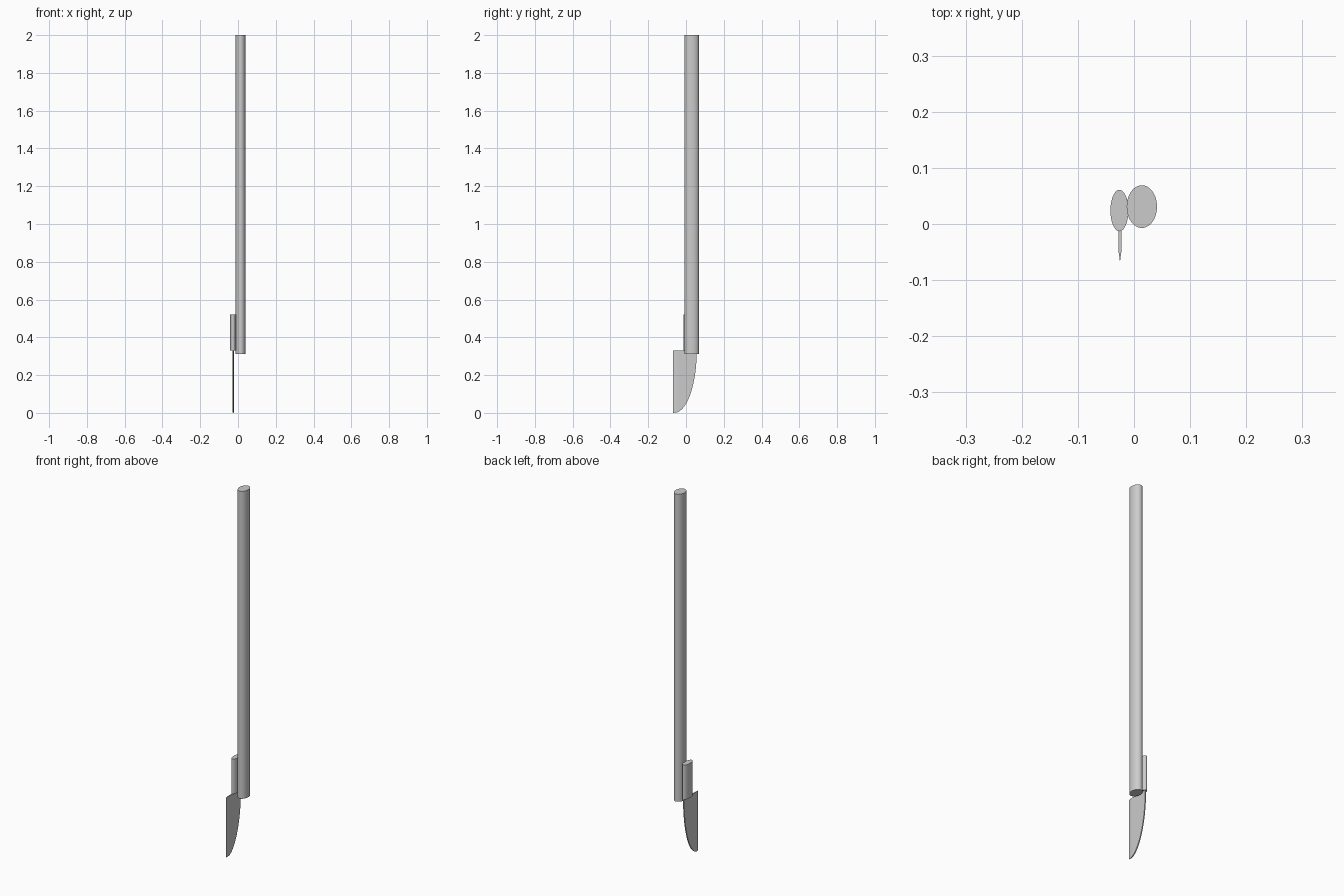
import bpy, bmesh, math

if "Cube" in bpy.data.objects:
    bpy.data.objects.remove(bpy.data.objects["Cube"])


def finish(name, bm):
    bmesh.ops.recalc_face_normals(bm, faces=bm.faces)
    mesh = bpy.data.meshes.new(name)
    bm.to_mesh(mesh)
    bm.free()
    obj = bpy.data.objects.new(name, mesh)
    bpy.context.collection.objects.link(obj)
    return obj


def oval_rod(name, cx, cy, rx, ry, z0, z1, angle):
    """Upright rod with an oval cross-section."""
    bm = bmesh.new()
    bmesh.ops.create_cone(bm, cap_ends=True, segments=48, radius1=1, radius2=1, depth=1)
    for v in bm.verts:
        v.co = (cx + v.co.x * rx, cy + v.co.y * ry, z0 + (v.co.z + 0.5) * (z1 - z0))
    obj = finish(name, bm)
    bpy.ops.object.select_all(action='DESELECT')
    obj.select_set(True)
    bpy.context.view_layer.objects.active = obj
    bpy.ops.object.shade_smooth_by_angle(angle=math.radians(angle))


# long shaft and the short knife handle lashed beside it
oval_rod("shaft", 0.014, 0.031, 0.027, 0.038, 0.312, 2.0, 30)
oval_rod("knife_handle", -0.026, 0.024, 0.016, 0.037, 0.33, 0.52, 30)

# blade: straight cutting edge at the front, curved spine at the back
TOP, X, HALF = 0.33, -0.025, 0.003
EDGE, BEVEL, BACK = -0.068, -0.045, 0.057
outline = [(BEVEL, TOP)]
start = math.asin((BEVEL + 0.062) / (BACK + 0.062))
for i in range(25):
    a = math.pi / 2 + (start - math.pi / 2) * i / 24
    outline.append((-0.062 + (BACK + 0.062) * math.sin(a), TOP * (1 - math.cos(a))))

bm = bmesh.new()
left = [bm.verts.new((X - HALF, y, z)) for y, z in outline]
right = [bm.verts.new((X + HALF, y, z)) for y, z in outline]
tip_top = bm.verts.new((X, EDGE, TOP))
tip_low = bm.verts.new((X, EDGE, 0))
for side in (left, right):
    bm.faces.new(side)
    bm.faces.new((side[0], side[-1], tip_low, tip_top))
for i in range(len(outline) - 1):
    bm.faces.new((left[i], left[i + 1], right[i + 1], right[i]))
bm.faces.new((left[0], right[0], tip_top))
bm.faces.new((left[-1], right[-1], tip_low))
finish("blade", bm)
